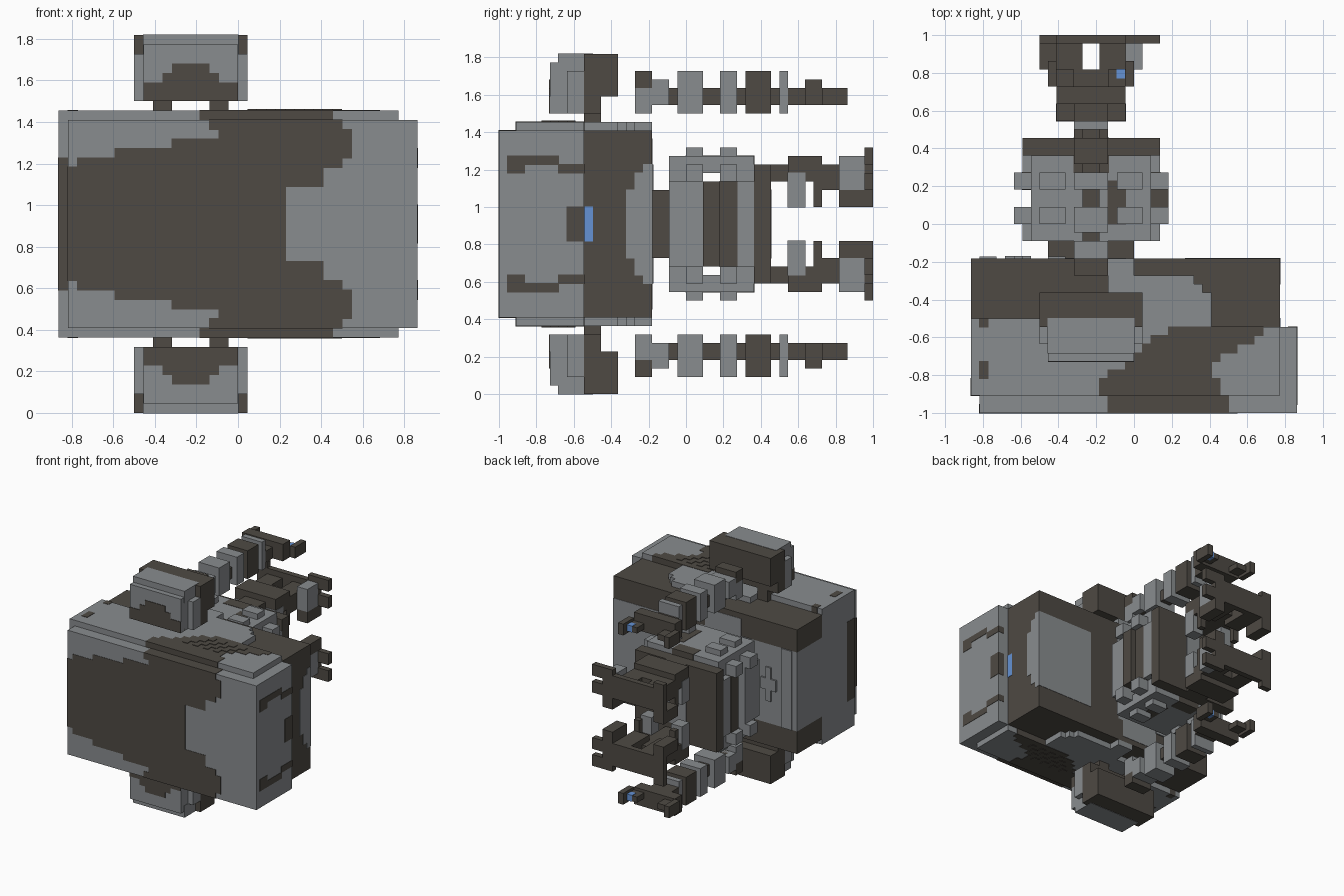
import bpy
import bmesh

UNIT = 1 / 22      # side of one building block
MID = 20           # height of the symmetry plane, in blocks
SKIN = 0.06        # thickness of a painted plate, in blocks
AXIS = -5          # centre line of the engine and the arms

if "Cube" in bpy.data.objects:
    bpy.data.objects.remove(bpy.data.objects["Cube"], do_unlink=True)


def make_material(name, color):
    mat = bpy.data.materials.new(name)
    mat.use_nodes = True
    mat.diffuse_color = color
    mat.node_tree.nodes["Principled BSDF"].inputs["Base Color"].default_value = color
    return mat


grey = make_material("steel grey", (0.25, 0.265, 0.275, 1))
dark = make_material("dark brown metal", (0.077, 0.068, 0.057, 1))
blue = make_material("blue light", (0.13, 0.29, 0.66, 1))


def add_box(bm, x, y, z):
    verts = [bm.verts.new((i * UNIT, j * UNIT, (k + MID) * UNIT))
             for i in x for j in y for k in z]
    for face in ("0132", "4675", "0451", "2376", "0264", "1573"):
        bm.faces.new([verts[int(c)] for c in face])


def block(name, mat, x, y, z, mirror=False, twin=False, grow=0):
    """Box in block units; mirror repeats it below, twin across the engine axis."""
    x, y, z = [(a - grow, b + grow) for a, b in (x, y, z)]
    bm = bmesh.new()
    for xs in ([x, (2 * AXIS - x[1], 2 * AXIS - x[0])] if twin else [x]):
        for zs in ([z, (-z[1], -z[0])] if mirror else [z]):
            add_box(bm, xs, y, zs)
    bmesh.ops.recalc_face_normals(bm, faces=bm.faces)
    mesh = bpy.data.meshes.new(name)
    bm.to_mesh(mesh)
    bm.free()
    mesh.materials.append(mat)
    obj = bpy.data.objects.new(name, mesh)
    bpy.context.collection.objects.link(obj)
    return obj


def centred(half):
    return (AXIS - half, AXIS + half)


def span(half):
    return (-half, half)


# Main hull: front block, inner block and the rear shell
block("hull_front", grey, x=(-18, 19), y=(-22, -12), z=span(11))
block("hull_middle", grey, x=(-19, 17), y=(-20, -12), z=span(12))
block("hull_bridge", grey, x=(-19, 9), y=(-12, -11), z=span(12))
block("side_band", dark, x=(9, 17), y=(-12, -11), z=span(11))
block("rear_cap", dark, x=(-19, 17), y=(-11, -4), z=(7, 11), mirror=True)
block("rear_core_grey", grey, x=(-19, 0), y=(-11, -4), z=span(7))
block("rear_core_dark", dark, x=(0, 17), y=(-11, -4), z=span(7))
block("rear_middle_plate", grey, x=(-8, -1), y=(-5, -4), z=(7, 10), mirror=True, grow=SKIN)

# Ribs and a cross ornament on the grey part of the shell
for left in (-18, -10):
    block("rear_rib", grey, x=(left, left + 2), y=(-4, -3.8), z=span(7))
block("cross_upright", grey, x=(-14, -13), y=(-5, -3.7), z=span(3))
block("cross_bar", grey, x=(-15, -12), y=(-5, -3.7), z=span(1))

# Stepped grey panel on the rear corner
for reach, half in ((7, 4), (6, 6), (5, 7)):
    block("rear_panel", grey, x=(6, 17), y=(-reach, -4), z=span(half), grow=SKIN)

# Dark front shield, stepped towards its middle
for left, right, half in ((-18, 5, 4), (-18, 0, 6), (-17, -1, 7), (-13, -2, 8), (-7, -2, 9)):
    block("front_shield", dark, x=(left, right), y=(-22, -21), z=span(half), grow=SKIN)
block("shield_edge", dark, x=(-19, -18), y=(-20, -18), z=span(7), grow=SKIN)

# Dark lobes on the front, above and below
for left, right, low, high in ((-1, 9, 4, 11), (-2, 11, 6, 11), (-2, 12, 7, 10)):
    block("front_lobe", dark, x=(left, right), y=(-22, -21), z=(low, high),
          mirror=True, grow=SKIN)
block("lobe_edge", dark, x=(-3, 11), y=(-22, -20), z=(10, 11), mirror=True, grow=SKIN)

# Diagonal dark band running over the top, row by row
for row, (left, right) in enumerate(((-4, 10), (-4, 10), (-3, 9), (-1, 9), (0, 10), (1, 12), (2, 14), (4, 15))):
    block("top_band", dark, x=(left, right), y=(row - 20, row - 19), z=(11, 12),
          mirror=True, grow=SKIN)
for row in range(4):
    for col in range(4):
        start = 2 * col + row + 1
        block("grip_stud", dark, x=(start, start + 1), y=(row - 17, row - 16),
              z=(12, 12.15), mirror=True)

# Raised grey patch on the rear cap
for back, left, right in ((-4, -3, 0), (-6, -1, 7), (-7, -1, 8), (-8, -1, 9)):
    block("top_patch", grey, x=(left, right), y=(-12, back), z=(11, 12), mirror=True)
block("cap_bridge", grey, x=(-7, -1), y=(-12, -8), z=(11, 12), mirror=True)
for front, back in ((-12, -11), (-18, -16)):
    block("top_notch", dark, x=(-18, -17), y=(front, back), z=(11, 12), mirror=True, grow=SKIN)

# Dark grooves, hatch and light on the side
block("groove_long", dark, x=(18, 19), y=(-20, -15), z=(7, 8), mirror=True, grow=SKIN)
block("groove_end", dark, x=(18, 19), y=(-21, -19), z=(6, 8), mirror=True, grow=SKIN)
block("groove_rear", dark, x=(18, 19), y=(-15, -12), z=(6, 7), mirror=True, grow=SKIN)
block("side_hatch", dark, x=(18, 19), y=(-14, -12), z=span(2), grow=SKIN)
block("side_light", blue, x=(16, 17), y=(-12, -11), z=span(2), grow=SKIN)

# Fins above and below, each standing on two posts
block("fin_post", dark, x=(-9, -7), y=(-12, -10), z=(11, 13), mirror=True, twin=True)
block("fin_back", dark, x=centred(6), y=(-12, -8), z=(15, 20), mirror=True)
block("fin_back_foot", dark, x=centred(6), y=(-12, -10), z=(13, 15), mirror=True)
block("fin_front", grey, x=centred(6), y=(-14, -12), z=(13, 18), mirror=True)
block("fin_crown", grey, x=centred(5), y=(-15, -11), z=(18, 20), mirror=True, grow=SKIN)
block("fin_nose", grey, x=centred(5), y=(-16, -14), z=(13, 19), mirror=True)
for half, high in ((5, 15), (3, 16), (2, 17)):
    block("fin_arch", dark, x=centred(half), y=(-16.1, -15), z=(13, high), mirror=True)

# Neck and engine: grey rings around a dark core
block("neck", dark, x=centred(5), y=(-5, -2), z=span(4))
block("engine_core", dark, x=centred(6), y=(-2, 8), z=span(5))
for name, start, end in (("front_ring", -2, 2), ("rear_ring", 4, 8)):
    block(name, grey, x=centred(8), y=(start, end), z=span(5))
    block(name + "_rim", grey, x=centred(7), y=(start, end), z=(5, 8), mirror=True)
for start in (0, 4):
    block("ring_side_tab", grey, x=(-14, -11), y=(start, start + 2), z=(5, 7),
          mirror=True, twin=True)
    block("ring_top_tab", grey, x=(-11, -8), y=(start, start + 2), z=(8, 9),
          mirror=True, twin=True)
block("ring_side_plate", dark, x=(-13, -12), y=(4, 6), z=span(5), twin=True, grow=SKIN)
block("side_actuator", dark, x=(1, 4), y=(2, 4), z=span(5))
block("ring_bridge", grey, x=centred(7), y=(2, 4), z=(6, 8), mirror=True)
block("engine_spine", dark, x=centred(2), y=(6, 8), z=(7, 8), mirror=True, grow=SKIN)
block("engine_mark", dark, x=(-3, -1), y=(0, 5), z=(7, 8), mirror=True, grow=SKIN)
block("engine_back", dark, x=centred(8), y=(8, 10), z=span(7))
block("exhaust_panel", grey, x=centred(2), y=(9, 10), z=span(4), grow=SKIN)

# Segmented arms above and below
block("arm_spine", dark, x=centred(1), y=(-5, 14), z=(14, 16), mirror=True)
for start, end, low, high, mat in ((-6, -4, 13, 16, grey), (-4, -2, 14, 17, grey), (-1, 2, 13, 18, grey),
                                   (4, 6, 13, 18, grey), (7, 10, 13, 18, dark), (11, 12, 13, 18, grey)):
    block("arm_segment", mat, x=centred(2), y=(start, end), z=(low, high), mirror=True)
block("arm_root_cap", dark, x=centred(2), y=(-6, -4), z=(16, 18), mirror=True)
block("arm_palm", dark, x=centred(2), y=(12, 14), z=(14, 16), mirror=True)
block("arm_palm_bar", dark, x=centred(4), y=(14, 16), z=(14, 17), mirror=True)
block("arm_finger", dark, x=(-3, -1), y=(16, 18), z=(14.5, 15.5), mirror=True, twin=True)
block("arm_finger_wall", dark, x=(-1, 0), y=(16, 19), z=(14, 16), mirror=True, twin=True)
block("arm_light", blue, x=(-2, -1.1), y=(17, 18), z=(14.5, 15.5), mirror=True, grow=SKIN)

# Two rear claws: stem, knuckle and a wide forked bar
block("claw_stem", dark, x=centred(2), y=(10, 18), z=(5, 7), mirror=True)
block("claw_knuckle", dark, x=centred(4), y=(12, 16), z=(5, 8), mirror=True)
block("claw_knuckle_pad", grey, x=(-9, -7), y=(12, 14), z=(2, 6), mirror=True, twin=True, grow=SKIN)
block("claw_knuckle_spur", dark, x=(-9, -8), y=(15, 16), z=(2, 5), mirror=True, twin=True)
block("claw_bar", dark, x=centred(6), y=(21, 22), z=(4, 8), mirror=True)
block("claw_bar_root", dark, x=(-9, -6), y=(16, 21), z=(4, 7), mirror=True, twin=True)
block("claw_pad", grey, x=(-1, 1), y=(18, 21), z=(4, 8), mirror=True)
block("claw_upper_prong", dark, x=(-11, -9), y=(21, 22), z=(7, 9), mirror=True, twin=True)
block("claw_lower_prong", dark, x=(-11, -9), y=(18, 22), z=(2, 4), mirror=True, twin=True)
for low in (4, 7):
    block("claw_prong_tip", dark, x=(1, 3), y=(21, 22), z=(low, low + 2), mirror=True)
